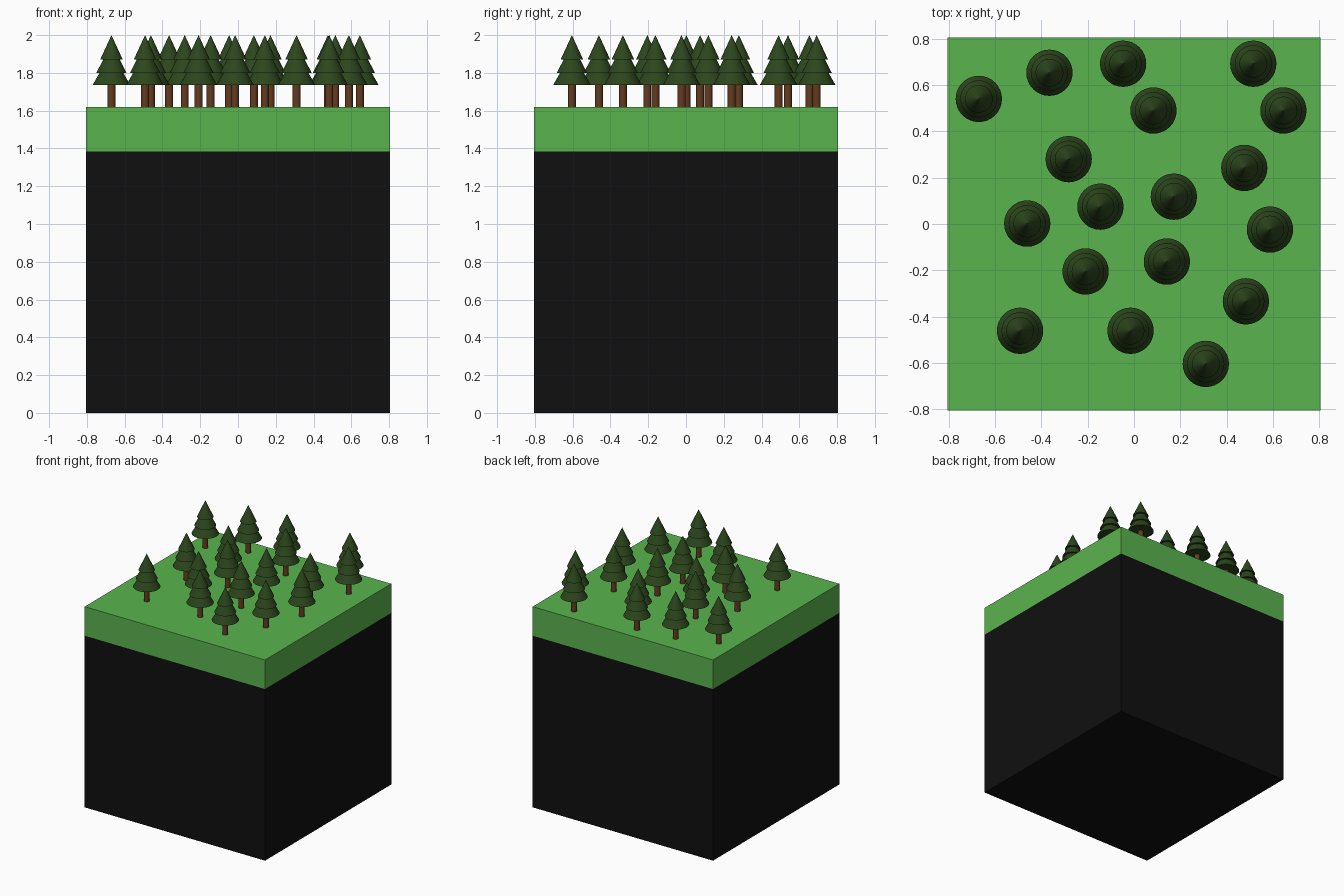
import bpy, bmesh
from mathutils import Matrix

if "Cube" in bpy.data.objects:
    bpy.data.objects.remove(bpy.data.objects["Cube"])


def material(name, rgb):
    m = bpy.data.materials.new(name)
    m.diffuse_color = (*rgb, 1)
    m.use_nodes = True
    m.node_tree.nodes["Principled BSDF"].inputs["Base Color"].default_value = m.diffuse_color
    return m


SOIL = material("soil_black", (0.005, 0.005, 0.005))
GRASS = material("grass_green", (0.102, 0.456, 0.076))
BARK = material("bark_brown", (0.127, 0.045, 0.014))
LEAF = material("leaf_green", (0.025, 0.061, 0.012))


def finish(bm, name, mat):
    me = bpy.data.meshes.new(name)
    bm.to_mesh(me)
    bm.free()
    me.materials.append(mat)
    ob = bpy.data.objects.new(name, me)
    bpy.context.collection.objects.link(ob)
    return ob


def slab(name, z0, z1, mat, half=0.805):
    bm = bmesh.new()
    bmesh.ops.create_cube(bm, size=1, matrix=Matrix.Translation((0, 0, (z0 + z1) / 2))
                          @ Matrix.Diagonal((2 * half, 2 * half, z1 - z0, 1)))
    return finish(bm, name, mat)


def add_cone(bm, r0, r1, z0, z1, sides):
    bmesh.ops.create_cone(bm, cap_ends=True, segments=sides, radius1=r0, radius2=r1,
                          depth=z1 - z0, matrix=Matrix.Translation((0, 0, (z0 + z1) / 2)))


# Ground block: dark soil under a grass layer
slab("soil_block", 0, 1.385, SOIL)
slab("grass_layer", 1.385, 1.62, GRASS)

# One tree: trunk and three stacked cone tiers
bm = bmesh.new()
add_cone(bm, 0.021, 0.021, 1.61, 1.76, 24)
trunk = finish(bm, "trunk_1", BARK)

bm = bmesh.new()
for radius, base, tip in ((0.1, 1.735, 1.91), (0.08, 1.8, 1.955), (0.06, 1.87, 2.0)):
    add_cone(bm, radius, 0, base, tip, 32)
foliage = finish(bm, "foliage_1", LEAF)

# Forest layout, sharing the tree meshes
SPOTS = [(-0.67, 0.54), (-0.365, 0.653), (-0.047, 0.692), (0.515, 0.692), (0.084, 0.49),
         (0.645, 0.49), (-0.282, 0.28), (-0.145, 0.075), (0.172, 0.118), (0.476, 0.242),
         (-0.461, 0.002), (0.587, -0.024), (-0.209, -0.205), (0.142, -0.162),
         (0.483, -0.334), (-0.492, -0.461), (-0.015, -0.461), (0.31, -0.604)]
for i, (x, y) in enumerate(SPOTS):
    for part in (trunk, foliage):
        ob = part
        if i:
            ob = part.copy()
            ob.name = part.name.replace("_1", f"_{i + 1}")
            bpy.context.collection.objects.link(ob)
        ob.location = (x, y, 0)
